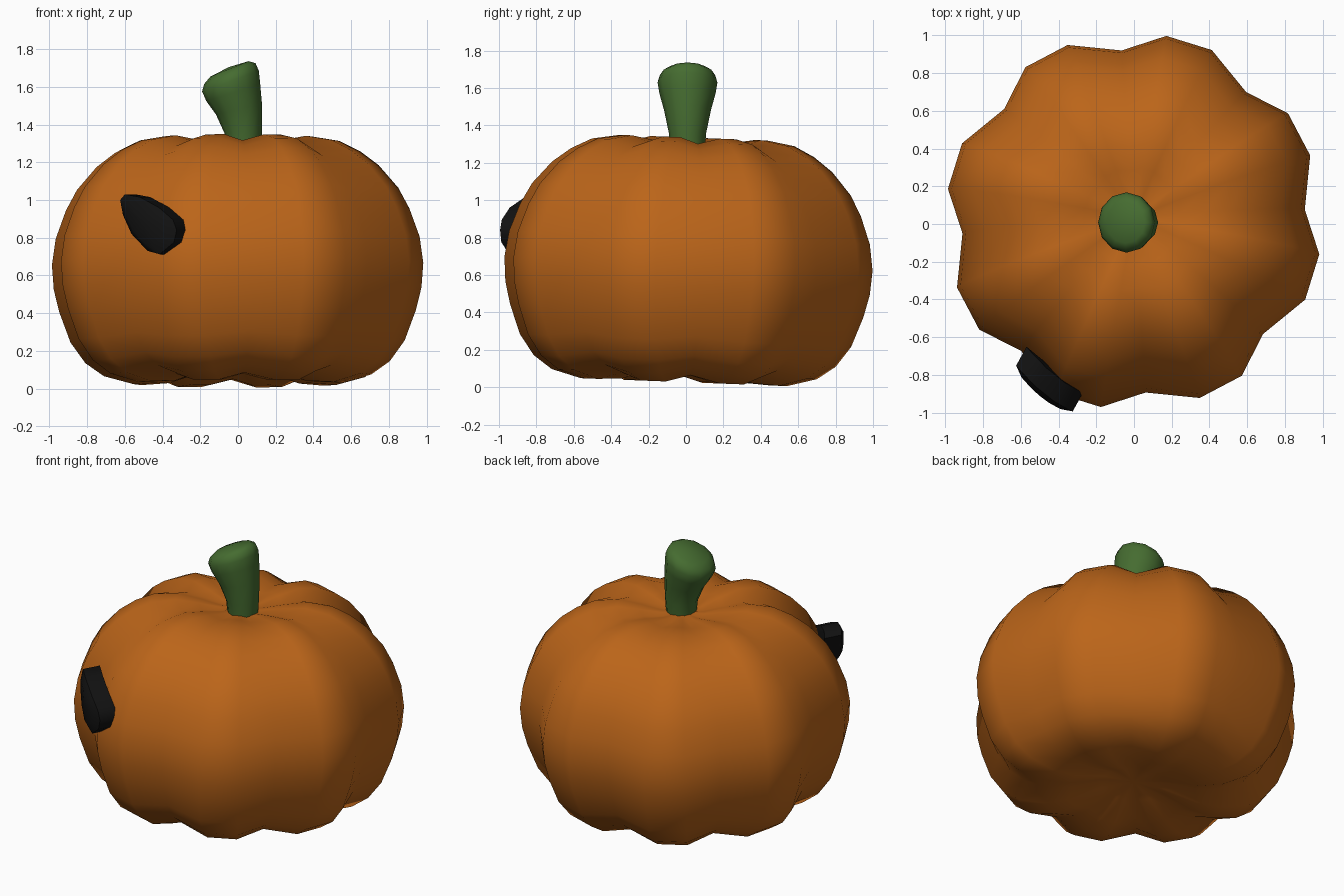
import bpy, bmesh, math
from mathutils import Vector

if "Cube" in bpy.data.objects:
    bpy.data.objects.remove(bpy.data.objects["Cube"])


def material(name, rgb):
    m = bpy.data.materials.new(name)
    m.diffuse_color = (*rgb, 1)
    m.use_nodes = True
    m.node_tree.nodes["Principled BSDF"].inputs["Base Color"].default_value = m.diffuse_color
    return m


def loft(name, rings, mat, angle):
    """Skin a list of rings; a ring with a single point closes an end."""
    bm = bmesh.new()
    vs = [[bm.verts.new(p) for p in r] for r in rings]
    for a, b in zip(vs, vs[1:]):
        n = max(len(a), len(b))
        for i in range(n):
            j = (i + 1) % n
            quad = [a[i % len(a)], a[j % len(a)], b[j % len(b)], b[i % len(b)]]
            bm.faces.new(list(dict.fromkeys(quad)))
    bmesh.ops.recalc_face_normals(bm, faces=bm.faces[:])
    me = bpy.data.meshes.new(name)
    bm.to_mesh(me)
    bm.free()
    ob = bpy.data.objects.new(name, me)
    bpy.context.collection.objects.link(ob)
    me.materials.append(mat)
    bpy.context.view_layer.objects.active = ob
    ob.select_set(True)
    bpy.ops.object.shade_smooth_by_angle(angle=math.radians(angle))
    ob.select_set(False)
    return ob


orange = material("orange_skin", (0.50, 0.13, 0.01))
green = material("green_stem", (0.06, 0.15, 0.03))
black = material("black_eye", (0.006, 0.006, 0.006))

# Pumpkin body: eight lobes, each with one valley and two ridge columns
profile = [(0.13, 1.29), (0.26, 1.315), (0.40, 1.335), (0.55, 1.31), (0.66, 1.255),
           (0.76, 1.18), (0.865, 1.06), (0.925, 0.95), (0.98, 0.80), (1.0, 0.66),
           (0.99, 0.53), (0.96, 0.41), (0.90, 0.25), (0.82, 0.14), (0.72, 0.07),
           (0.56, 0.027), (0.40, 0.035), (0.20, 0.09)]
rings = [[(0, 0, 1.29)]]
for r, z in profile:
    dent = min(1, r / 0.5)
    ring = []
    for k in range(8):
        for deg, valley in ((4, 1), (20.5, 0), (35, 0)):
            a = math.radians(deg + 45 * k)
            rr = r * (1 - 0.09 * valley * dent)
            zz = z - 0.06 * valley * dent * (z - 0.67)
            ring.append((rr * math.cos(a), rr * math.sin(a), zz))
    rings.append(ring)
rings.append([(0, 0, 0.11)])
body = loft("pumpkin_body", rings, orange, 60)
body.rotation_euler.x = math.radians(-2.2)
body.location = (-0.002, -0.012, 0)

# Stem: twelve-sided, flaring and leaning to the left
# (centre x, centre z, radius, tilt)
stem = [(0.03, 1.24, 0.09, 0), (0.028, 1.36, 0.10, 3), (0.005, 1.48, 0.125, 12),
        (-0.025, 1.57, 0.15, 18), (-0.04, 1.63, 0.16, 20), (-0.043, 1.67, 0.147, 22),
        (-0.045, 1.695, 0.11, 22)]
rings = [[(0.03, 0.008, 1.24)]]
for cx, cz, r, tilt in stem:
    t = math.radians(tilt)
    rings.append([(cx + r * math.cos(a) * math.cos(t), 0.008 + r * math.sin(a),
                   cz + r * math.cos(a) * math.sin(t))
                  for a in (math.tau * i / 12 for i in range(12))])
rings.append([(-0.048, 0.008, 1.705)])
loft("stem", rings, green, 60)

# Eye: rounded triangular plate set into the front left lobe
outline = [(-0.625, 1.0), (-0.60, 1.03), (-0.52, 1.015), (-0.42, 0.96), (-0.345, 0.895),
           (-0.325, 0.84), (-0.34, 0.775), (-0.415, 0.712), (-0.48, 0.73),
           (-0.565, 0.82), (-0.61, 0.92)]
centre = Vector((-0.47, 0, 0.87))
centre.y = -0.755 - 0.81 * (centre.x + 0.62)
normal = Vector((-0.63, -0.78, 0))
front = []
for x, z in outline:
    edge = max(0, 1 - ((x + 0.475) / 0.15) ** 2)
    front.append(Vector((x, -0.755 - 0.81 * (x + 0.62) - 0.03 * edge, z)))
back = [p + Vector((0.055, 0.10, 0)) for p in front]
inner = [centre.lerp(p, 0.7) + normal * 0.03 for p in front]
loft("eye", [[centre - normal * 0.11], back, front, inner, [centre + normal * 0.045]], black, 50)
